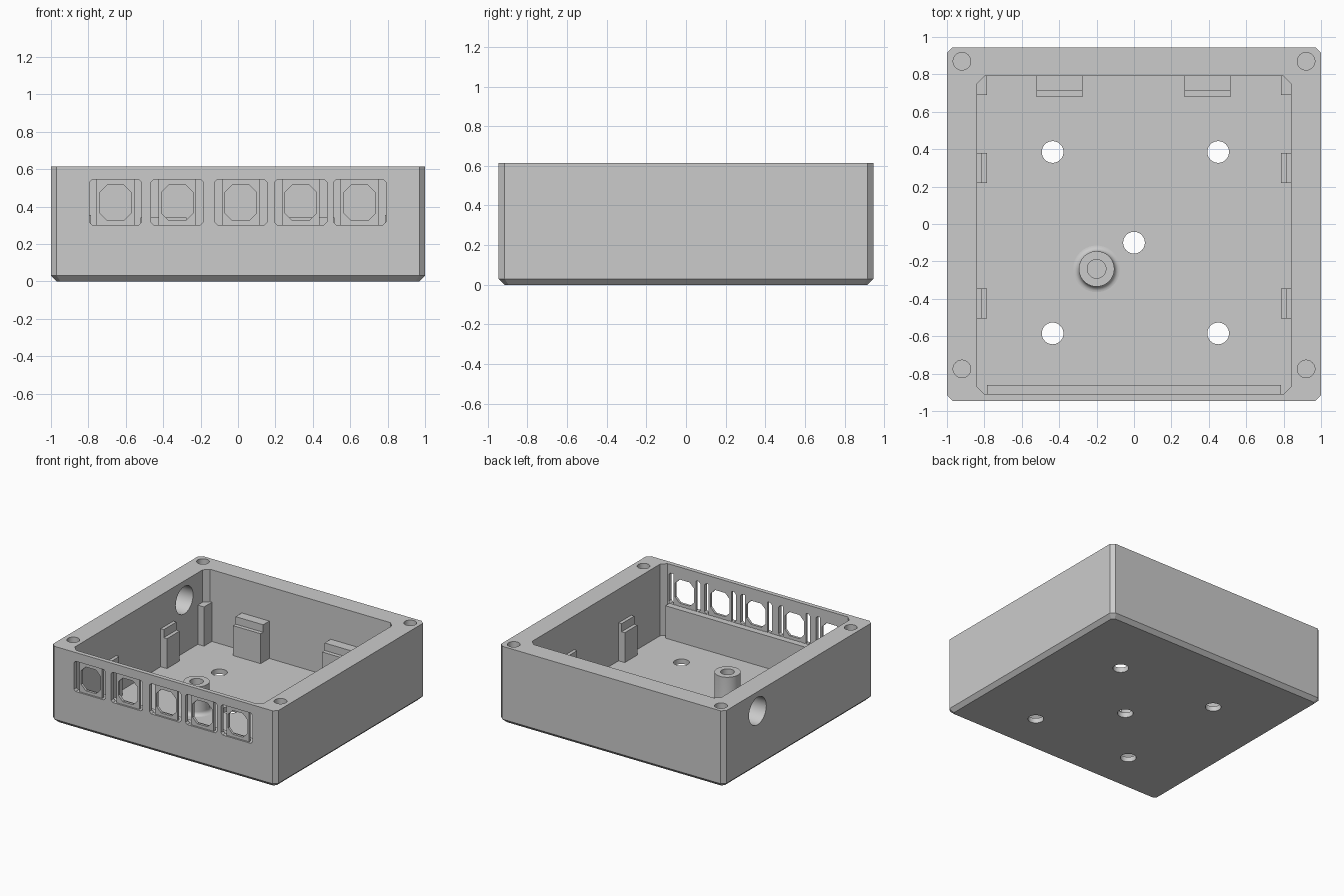
import bpy, bmesh, math

if "Cube" in bpy.data.objects:
    bpy.data.objects.remove(bpy.data.objects["Cube"])

grey = bpy.data.materials.new("plain grey")
grey.diffuse_color = (0.6, 0.6, 0.6, 1)
grey.use_nodes = True
grey.node_tree.nodes["Principled BSDF"].inputs["Base Color"].default_value = grey.diffuse_color


def finish(name, bm):
    bmesh.ops.recalc_face_normals(bm, faces=bm.faces)
    me = bpy.data.meshes.new(name)
    bm.to_mesh(me)
    bm.free()
    me.materials.append(grey)
    ob = bpy.data.objects.new(name, me)
    bpy.context.collection.objects.link(ob)
    return ob


def loft(name, loops):
    """Closed solid through equal-length point loops."""
    bm = bmesh.new()
    rings = [[bm.verts.new(p) for p in loop] for loop in loops]
    n = len(rings[0])
    for a, b in zip(rings, rings[1:]):
        for i in range(n):
            j = (i + 1) % n
            bm.faces.new((a[i], a[j], b[j], b[i]))
    bm.faces.new(rings[0][::-1])
    bm.faces.new(rings[-1])
    return finish(name, bm)


def octagon(u0, u1, v0, v1, c):
    """Rectangle with cut corners."""
    return [(u0 + c, v0), (u1 - c, v0), (u1, v0 + c), (u1, v1 - c),
            (u1 - c, v1), (u0 + c, v1), (u0, v1 - c), (u0, v0 + c)]


def at_z(pts, z):
    return [(u, v, z) for u, v in pts]


def at_y(pts, y):
    return [(u, y, v) for u, v in pts]


def box(name, x0, x1, y0, y1, z0, z1):
    r = [(x0, y0), (x1, y0), (x1, y1), (x0, y1)]
    return loft(name, [at_z(r, z0), at_z(r, z1)])


def circle(x, y, r, n=40):
    return [(x + r * math.cos(2 * math.pi * i / n),
             y + r * math.sin(2 * math.pi * i / n)) for i in range(n)]


def drill(x, y, r, z0, z1):
    return loft("drill", [at_z(circle(x, y, r), z0), at_z(circle(x, y, r), z1)])


def cut(ob, cutters):
    for c in cutters:
        m = ob.modifiers.new("cut", 'BOOLEAN')
        m.operation, m.solver, m.object = 'DIFFERENCE', 'EXACT', c
    dg = bpy.context.evaluated_depsgraph_get()
    me = bpy.data.meshes.new_from_object(ob.evaluated_get(dg))
    ob.modifiers.clear()
    ob.data = me
    for c in cutters:
        bpy.data.objects.remove(c)


def smooth(ob):
    bpy.ops.object.select_all(action='DESELECT')
    ob.select_set(True)
    bpy.context.view_layer.objects.active = ob
    bpy.ops.object.shade_smooth_by_angle(angle=math.radians(25))


X, Y, H, FLOOR = 1.0, 0.945, 0.615, 0.04
BUTTONS = (-0.655, -0.325, 0.015, 0.335, 0.65)

# Case shell: chamfered box, open cavity, screw holes, cable hole, button slots
case = loft("case", [at_z(octagon(-.97, .97, -.915, .915, .02), 0),
                     at_z(octagon(-X, X, -Y, Y, .03), .03),
                     at_z(octagon(-X, X, -Y, Y, .03), H)])
cavity = octagon(-.84, .84, -.91, .79, .04)
cutters = [loft("cavity", [at_z(cavity, FLOOR), at_z(cavity, 1)])]
for x, y in ((-.435, .385), (.45, .385), (0, -.1), (-.435, -.585), (.45, -.585)):
    cutters.append(drill(x, y, .058, -.1, .2))
for x in (-.92, .92):
    for y in (.87, -.775):
        cutters.append(drill(x, y, .047, .3, .8))
side = circle(.52, .46, .11)
cutters.append(loft("cable_hole", [[(x, u, v) for u, v in side] for x in (-1.1, -.8)]))
for x in BUTTONS:
    o = octagon(x - .14, x + .14, .302, .545, .015)
    cutters.append(loft("slot", [at_y(o, -1), at_y(o, -.88)]))
cut(case, cutters)
smooth(case)

# Button plates with cut-corner openings
for i, x in enumerate(BUTTONS):
    plate = box(f"button_plate_{i + 1}", x - .101, x + .101, -.931, -.911, .298, .548)
    o = octagon(x - .085, x + .085, .325, .515, .04)
    cut(plate, [loft("opening", [at_y(o, -1), at_y(o, -.85)])])

# Ledge inside the front wall, below the buttons
box("front_ledge", -.785, .785, -.92, -.86, FLOOR - .01, .30)

# Stepped support tabs on the side and back walls
for s, side_name in ((-1, "left"), (1, "right")):
    for y0, y1, end in ((.22, .38, "back"), (-.505, -.345, "front")):
        for d, z, part in ((.785, .28, "step"), (.813, .345, "lip")):
            x0, x1 = sorted((s * d, s * .85))
            box(f"{side_name}_{end}_tab_{part}", x0, x1, y0, y1, FLOOR - .01, z)
    # Corner posts at the back
    x0, x1 = sorted((s * .785, s * .85))
    box(f"{side_name}_corner_post", x0, x1, .69, .80, FLOOR - .01, .355)
for x0, x1, n in ((-.52, -.275, "left"), (.27, .515, "right")):
    for y, z, part in ((.68, .28, "step"), (.712, .34, "lip")):
        box(f"back_{n}_tab_{part}", x0, x1, y, .80, FLOOR - .01, z)

# Hollow standoff with a filleted foot
px, py = -.2, -.24
foot = [(.095 + .03 * (1 - math.sin(a)), FLOOR + .03 * (1 - math.cos(a)))
        for a in (i * math.pi / 12 for i in range(7))]
post = loft("standoff", [at_z(circle(px, py, r), z)
                         for r, z in [(.125, FLOOR - .01)] + foot + [(.095, .27)]])
cut(post, [drill(px, py, .05, .06, .4)])
smooth(post)
